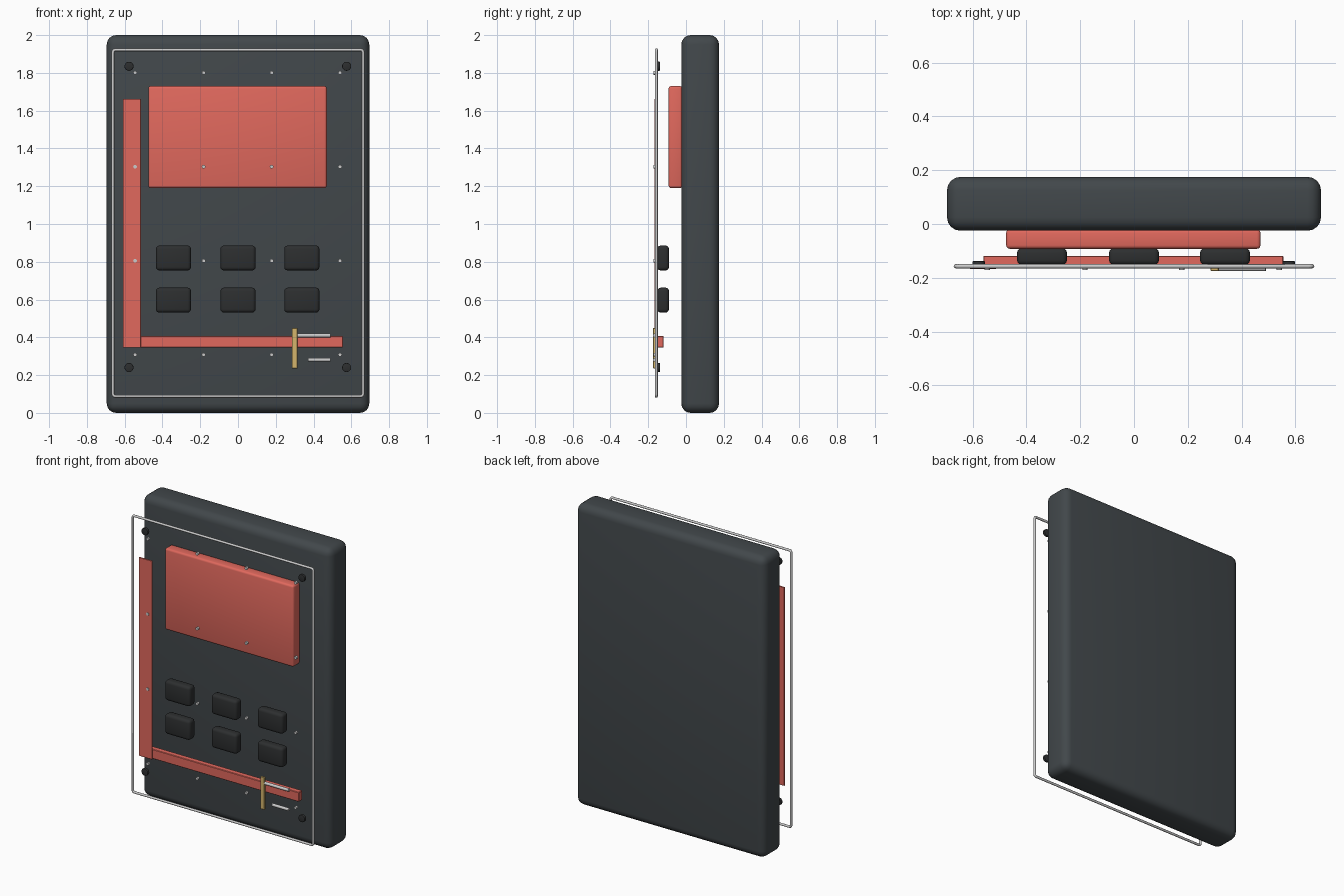
import bpy
from math import pi, sin, cos, radians

cube = bpy.data.objects.get("Cube")
if cube:
    bpy.data.objects.remove(cube, do_unlink=True)


def material(name, rgb):
    m = bpy.data.materials.new(name)
    m.use_nodes = True
    m.diffuse_color = (*rgb, 1)
    m.node_tree.nodes["Principled BSDF"].inputs["Base Color"].default_value = (*rgb, 1)
    return m


slate = material("slate", (0.054, 0.064, 0.070))
black = material("black", (0.026, 0.028, 0.029))
coral = material("coral", (0.75, 0.14, 0.11))
silver = material("silver", (0.62, 0.65, 0.62))
gold = material("gold", (0.66, 0.46, 0.15))


def finish(name, mat):
    ob = bpy.context.object
    ob.name = ob.data.name = name
    ob.data.materials.append(mat)
    return ob


def box(name, x, y, z, mat, bevel=0.0, segments=3):
    """Box from (min, max) ranges, with optional rounded edges."""
    mid = [(a + b) / 2 for a, b in (x, y, z)]
    bpy.ops.mesh.primitive_cube_add(size=1, location=mid)
    ob = finish(name, mat)
    ob.scale = [b - a for a, b in (x, y, z)]
    bpy.ops.object.transform_apply(location=False, rotation=False, scale=True)
    if bevel:
        mod = ob.modifiers.new("rounded_edges", "BEVEL")
        mod.width, mod.segments = bevel, segments
        bpy.ops.object.modifier_apply(modifier=mod.name)
        bpy.ops.object.shade_smooth_by_angle(angle=radians(35))
    return ob


def rod(name, centre, radius, length, axis, mat, bevel=0.0, sides=16):
    """Cylinder lying along x or y."""
    turn = (0, pi / 2, 0) if axis == "x" else (pi / 2, 0, 0)
    bpy.ops.mesh.primitive_cylinder_add(vertices=sides, radius=radius, depth=length,
                                        location=centre, rotation=turn)
    ob = finish(name, mat)
    if bevel:
        mod = ob.modifiers.new("rounded_rim", "BEVEL")
        mod.width, mod.segments = bevel, 2
        mod.limit_method = "ANGLE"
        bpy.ops.object.modifier_apply(modifier=mod.name)
    bpy.ops.object.shade_smooth_by_angle(angle=radians(40))
    return ob


# Main slab and raised screen
box("body", (-0.695, 0.695), (-0.025, 0.175), (0, 2), slate, 0.05, 4)
box("screen", (-0.475, 0.47), (-0.092, -0.02), (1.19, 1.73), coral, 0.013)

# Two rows of three keys
for row, z in enumerate((0.82, 0.597)):
    for col, x in enumerate((-0.342, 0, 0.338)):
        box(f"key_{row}_{col}", (x - 0.093, x + 0.093), (-0.152, -0.09),
            (z - 0.066, z + 0.066), black, 0.018)

# Coral trim strips
box("side_strip", (-0.61, -0.513), (-0.168, -0.16), (0.345, 1.663), coral, 0.002, 1)
box("lower_strip", (-0.56, 0.555), (-0.155, -0.118), (0.345, 0.408), coral, 0.003, 1)

# Thin wire border with small rounded corners
half_w, low, high, r = 0.662, 0.088, 1.922, 0.012
corners = ((half_w, high, 0), (-half_w, high, 1), (-half_w, low, 2), (half_w, low, 3))
path = []
for cx, cz, quarter in corners:
    ox = cx - r if cx > 0 else cx + r
    oz = cz - r if cz > 1 else cz + r
    for i in range(4):
        a = pi / 2 * (quarter + i / 3)
        path.append((ox + r * cos(a), -0.157, oz + r * sin(a), 1))
curve = bpy.data.curves.new("border_wire", "CURVE")
curve.dimensions = "3D"
curve.bevel_depth, curve.bevel_resolution = 0.008, 2
spline = curve.splines.new("POLY")
spline.points.add(len(path) - 1)
for point, co in zip(spline.points, path):
    point.co = co
spline.use_cyclic_u = True
curve.materials.append(silver)
wire = bpy.data.objects.new("border_wire", curve)
bpy.context.collection.objects.link(wire)

# Grid of small studs
for row, z in enumerate((0.308, 0.805, 1.303, 1.8)):
    for col, x in enumerate((-0.545, -0.182, 0.178, 0.54)):
        rod(f"stud_{row}_{col}", (x, -0.164, z), 0.01, 0.014, "y", silver, sides=12)

# Corner screws
for z in (0.24, 1.835):
    for side, x in (("right", -0.577), ("left", 0.575)):
        level = "lower" if z < 1 else "upper"
        rod(f"{level}_{side}_screw", (x, -0.147, z), 0.024, 0.018, "y", black, 0.003, 20)

# Gold bar with two pins
box("gold_bar", (0.285, 0.315), (-0.174, -0.16), (0.235, 0.45), gold, 0.002, 1)
rod("upper_pin", (0.402, -0.165, 0.41), 0.01, 0.175, "x", silver)
rod("lower_pin", (0.43, -0.165, 0.281), 0.01, 0.12, "x", silver)
